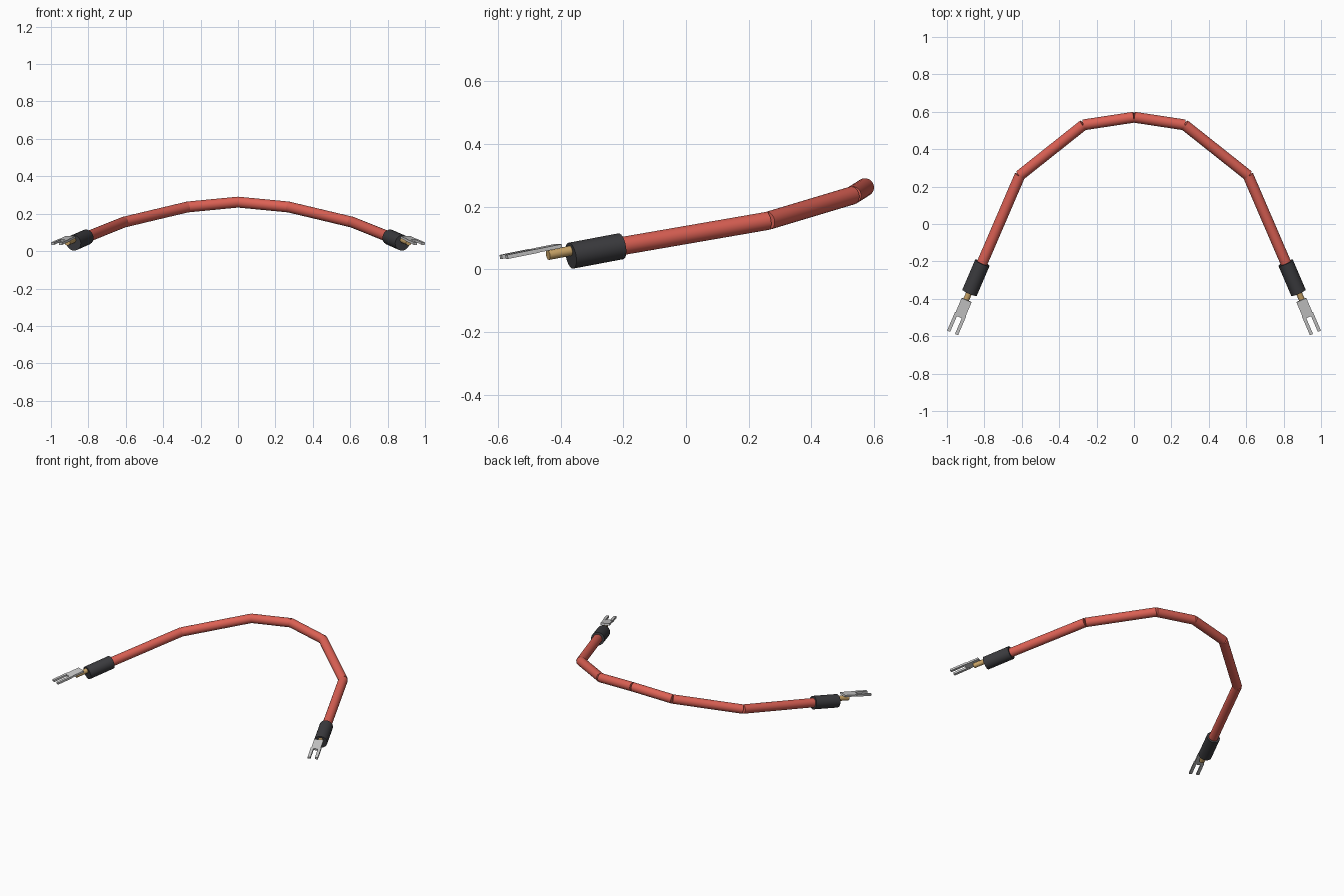
import bpy
from mathutils import Vector, Matrix

if "Cube" in bpy.data.objects:
    bpy.data.objects.remove(bpy.data.objects["Cube"])


def material(name, rgb):
    m = bpy.data.materials.new(name)
    m.diffuse_color = (*rgb, 1)
    m.use_nodes = True
    m.node_tree.nodes["Principled BSDF"].inputs["Base Color"].default_value = m.diffuse_color
    return m


RED = material("red_insulation", (0.72, 0.12, 0.09))
DARK = material("dark_sleeve", (0.045, 0.045, 0.05))
BRASS = material("brass", (0.6, 0.38, 0.14))
METAL = material("bright_metal", (0.55, 0.55, 0.57))


def rod(name, a, b, radius, mat, sides=24):
    a, b = Vector(a), Vector(b)
    d = b - a
    bpy.ops.mesh.primitive_cylinder_add(vertices=sides, radius=radius, depth=d.length)
    o = bpy.context.object
    o.name = name
    o.matrix_world = Matrix.Translation((a + b) / 2) @ d.to_track_quat('Z', 'Y').to_matrix().to_4x4()
    o.data.materials.append(mat)
    bpy.ops.object.shade_smooth_by_angle()


def box(name, frame, centre, size, mat):
    bpy.ops.mesh.primitive_cube_add(size=1)
    o = bpy.context.object
    o.name = name
    o.matrix_world = frame @ Matrix.Translation(centre) @ Matrix.Diagonal((*size, 1))
    o.data.materials.append(mat)


for side, label in ((1, "right"), (-1, "left")):
    def p(x, y, z):
        return Vector((side * x, y, z))

    # Cable: straight lengths meeting at kinks
    path = [p(0, 0.571, 0.262), p(0.27, 0.53, 0.236), p(0.61, 0.26, 0.155), p(0.834, -0.26, 0.065)]
    for i in range(3):
        rod(f"{label}_cable_{i + 1}", path[i], path[i + 1], 0.029, RED)

    # Sleeve and bare conductor
    rod(f"{label}_sleeve", p(0.811, -0.208, 0.074), p(0.879, -0.367, 0.044), 0.042, DARK)
    rod(f"{label}_conductor", p(0.871, -0.345, 0.064), p(0.913, -0.440, 0.046), 0.016, BRASS, 16)

    # Fork terminal in a frame whose x runs outward along the cable
    d = p(0.395, -0.92, -0.185).normalized()
    s = Vector((0, 0, 1)).cross(d).normalized()
    u = d.cross(s)
    frame = Matrix.Translation(p(0.914, -0.452, 0.066)) @ Matrix((d, s, u)).transposed().to_4x4()
    box(f"{label}_terminal_plate", frame, (0, 0, 0), (0.10, 0.058, 0.012), METAL)
    for k, edge in ((1, "a"), (-1, "b")):
        box(f"{label}_terminal_prong_{edge}", frame, (0.089, 0.023 * k, 0), (0.108, 0.018, 0.013), METAL)
